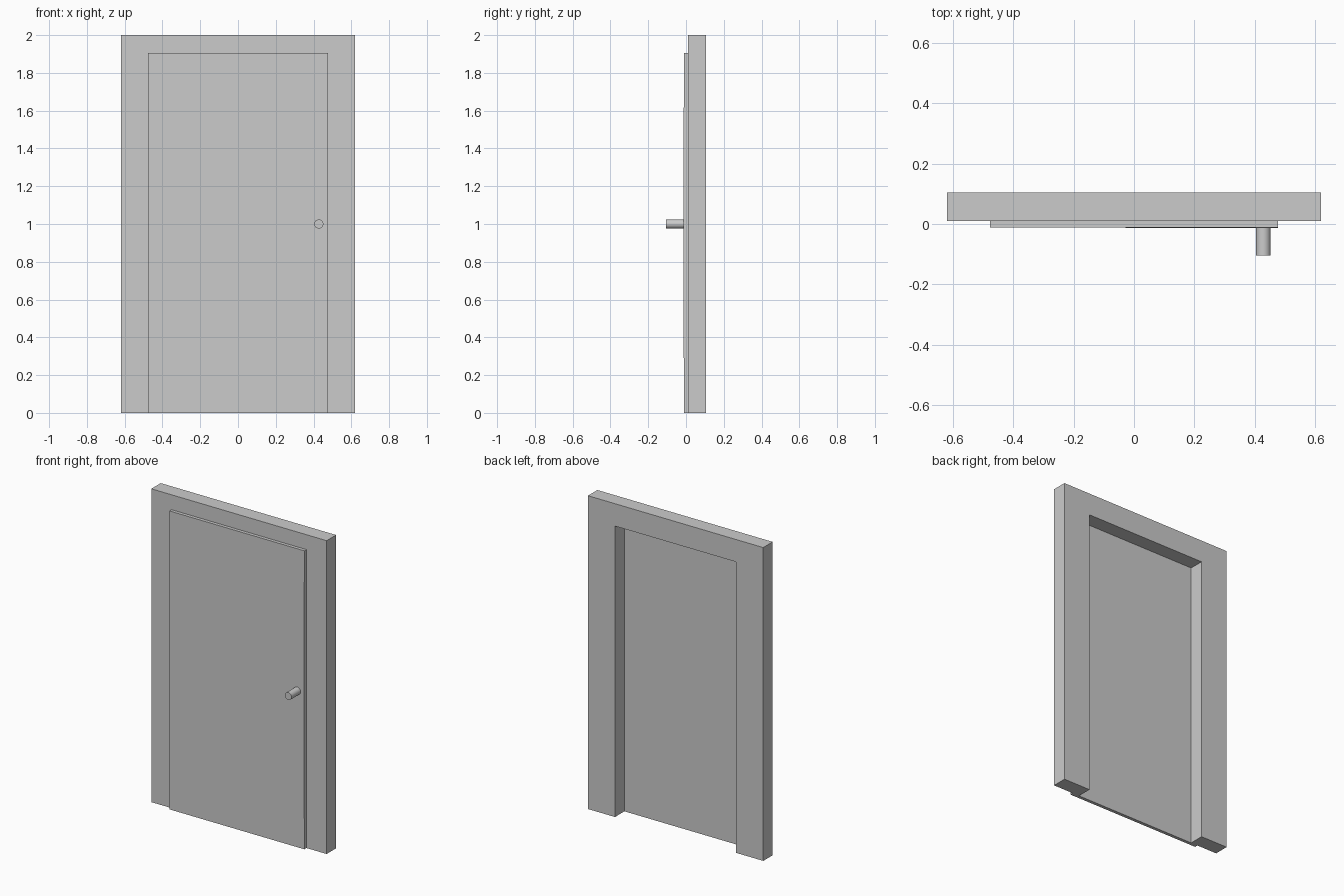
import bpy, bmesh
from mathutils import Vector

cube = bpy.data.objects.get("Cube")
if cube:
    bpy.data.objects.remove(cube, do_unlink=True)

GREY = (0.6, 0.6, 0.6, 1)
grey = bpy.data.materials.new("plain_grey")
grey.use_nodes = True
grey.diffuse_color = GREY
grey.node_tree.nodes["Principled BSDF"].inputs["Base Color"].default_value = GREY


def extruded(name, outline, front, back):
    """Extrude an outline of (x, z) points from y = front to y = back."""
    bm = bmesh.new()
    face = bm.faces.new([bm.verts.new((x, front, z)) for x, z in outline])
    grown = bmesh.ops.extrude_face_region(bm, geom=[face])["geom"]
    verts = [g for g in grown if isinstance(g, bmesh.types.BMVert)]
    bmesh.ops.translate(bm, verts=verts, vec=Vector((0, back - front, 0)))
    bmesh.ops.recalc_face_normals(bm, faces=bm.faces)
    mesh = bpy.data.meshes.new(name)
    bm.to_mesh(mesh)
    bm.free()
    mesh.materials.append(grey)
    obj = bpy.data.objects.new(name, mesh)
    bpy.context.collection.objects.link(obj)
    return obj


# Frame: an upside-down U around the doorway
outer, inner, top, lintel = 0.619, 0.428, 2.0, 1.857
half = [(outer, top), (outer, 0), (inner, 0), (inner, lintel)]
frame = extruded("door_frame", half + [(-x, z) for x, z in reversed(half)], 0.01, 0.105)

# Door leaf: overlaps the front of the frame, bowed very slightly at mid height
width, height = 0.476, 1.905
middle = height / 2
side = [(width, 0), (width, middle), (width, height)]
door = extruded("door_leaf", side + [(-x, z) for x, z in reversed(side)], -0.011, 0.01)
for v in door.data.vertices:
    if v.co.x > 0 and v.co.y < 0 and abs(v.co.z - middle) < 0.01:
        v.co.y -= 0.003

# Handle: a plain round peg
bpy.ops.mesh.primitive_cylinder_add(vertices=32, radius=0.024, depth=0.095,
                                    location=(0.428, -0.0575, 1.0),
                                    rotation=(1.5708, 0, 0))
handle = bpy.context.object
handle.name = "door_handle"
handle.data.materials.append(grey)
bpy.ops.object.shade_smooth_by_angle()
